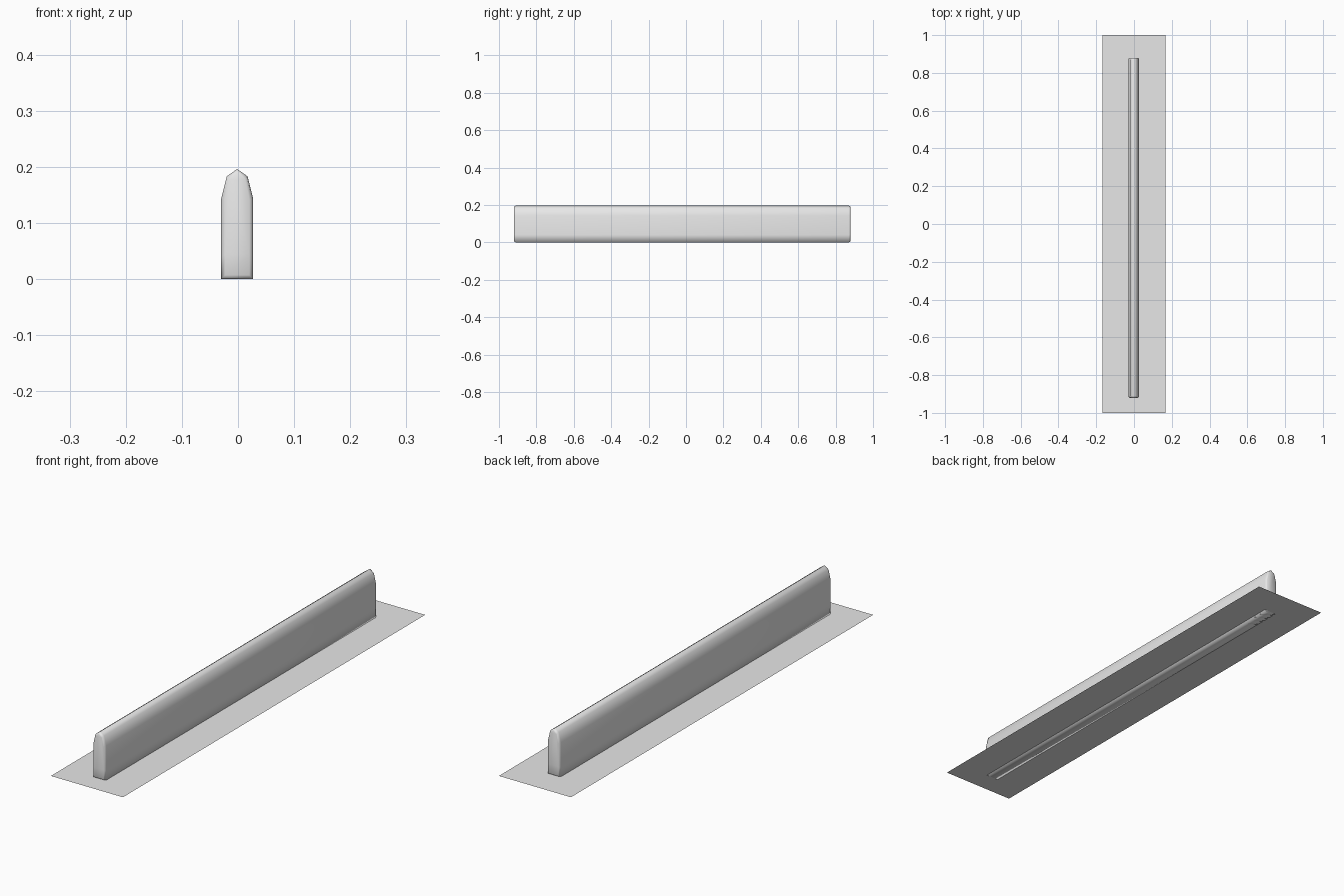
import bpy
import bmesh

cube = bpy.data.objects.get("Cube")
if cube:
    bpy.data.objects.remove(cube, do_unlink=True)

GREY = (0.8, 0.8, 0.8, 1.0)
mat = bpy.data.materials.new("light grey")
mat.use_nodes = True
mat.diffuse_color = GREY
mat.node_tree.nodes["Principled BSDF"].inputs["Base Color"].default_value = GREY


def add_object(name, bm, smooth):
    mesh = bpy.data.meshes.new(name)
    for face in bm.faces:
        face.smooth = smooth
    bm.to_mesh(mesh)
    bm.free()
    mesh.materials.append(mat)
    obj = bpy.data.objects.new(name, mesh)
    bpy.context.collection.objects.link(obj)
    return obj


# Thin ground sheet
bm = bmesh.new()
corners = [(-0.167, -1), (0.167, -1), (0.167, 1), (-0.167, 1)]
bm.faces.new([bm.verts.new((x, y, 0)) for x, y in corners])
add_object("base_sheet", bm, False)

# Long bar: half profile (x, z) mirrored about its centre line
CENTRE = -0.0015
half = [(0.0285, 0), (0.0285, 0.04), (0.0285, 0.143), (0.0185, 0.183)]
profile = half + [(0, 0.196)] + [(-x, z) for x, z in reversed(half)]

# Stations along the bar: y position and inset of the rounded end
stations = [(-0.92, 0.007), (-0.917, 0.002), (-0.91, 0),
            (0.87, 0), (0.877, 0.002), (0.88, 0.007)]

bm = bmesh.new()
rings = []
for y, inset in stations:
    sx = 1 - inset / 0.0285
    sz = 1 - inset / 0.098
    rings.append([bm.verts.new((CENTRE + x * sx, y, 0.098 + (z - 0.098) * sz))
                  for x, z in profile])
count = len(profile)
for a, b in zip(rings, rings[1:]):
    for i in range(count):
        j = (i + 1) % count
        bm.faces.new((a[i], a[j], b[j], b[i]))
bm.faces.new(rings[0])
bm.faces.new(rings[-1])
bmesh.ops.recalc_face_normals(bm, faces=bm.faces)
add_object("long_bar", bm, True)
